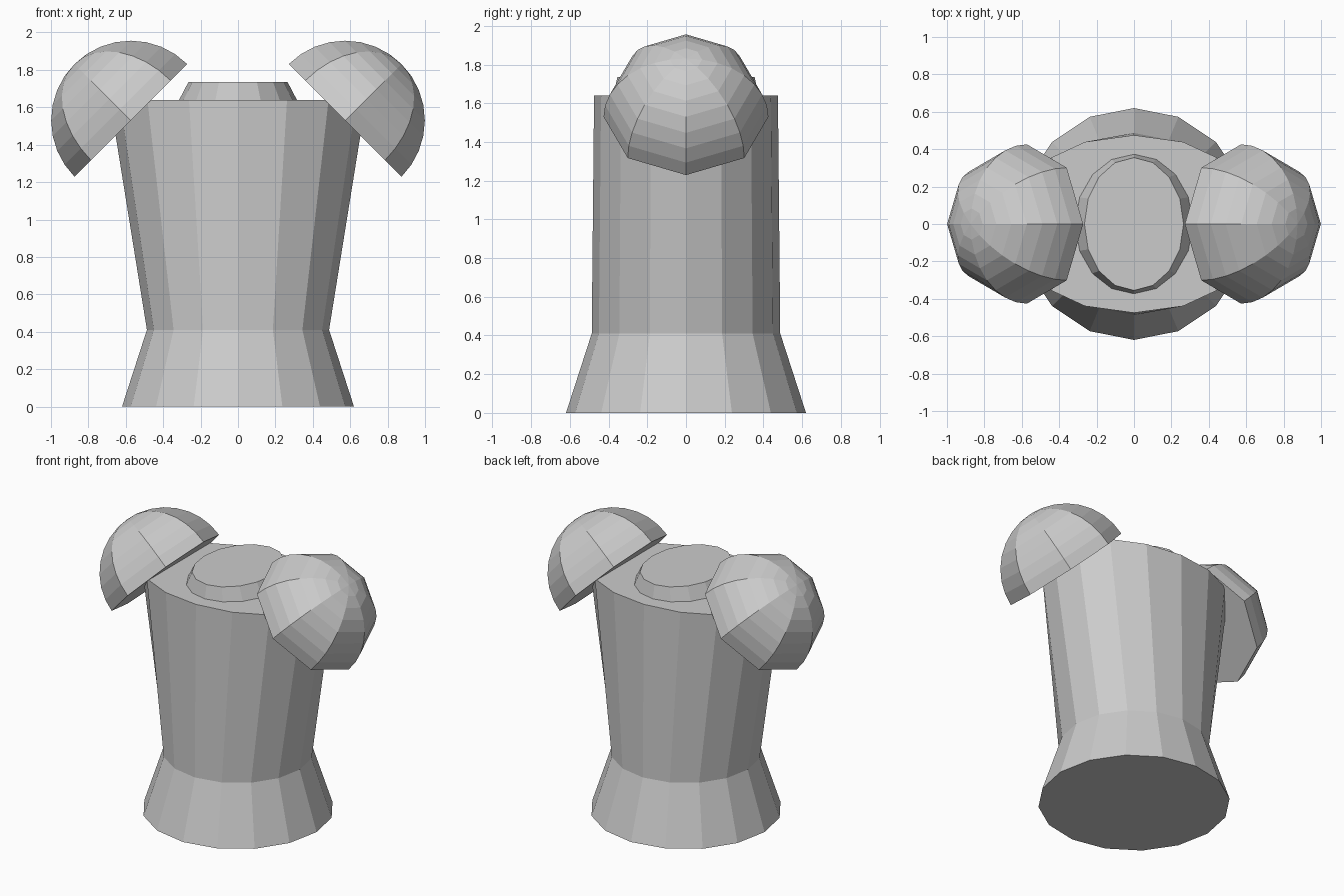
import bpy, bmesh
from math import sin, cos, pi
from mathutils import Matrix

if "Cube" in bpy.data.objects:
    bpy.data.objects.remove(bpy.data.objects["Cube"])


def lathe(name, rings, sides, matrix=Matrix(), tip=None):
    """Closed solid from elliptical rings (rx, ry, z), optionally ending in a tip."""
    bm = bmesh.new()
    loops = []
    for rx, ry, z in rings:
        loops.append([bm.verts.new((rx * cos(2 * pi * i / sides),
                                    ry * sin(2 * pi * i / sides), z))
                      for i in range(sides)])
    for a, b in zip(loops, loops[1:]):
        for i in range(sides):
            j = (i + 1) % sides
            bm.faces.new((a[i], a[j], b[j], b[i]))
    bm.faces.new(loops[0][::-1])
    if tip is None:
        bm.faces.new(loops[-1])
    else:
        t = bm.verts.new((0, 0, tip))
        for i in range(sides):
            bm.faces.new((loops[-1][i], loops[-1][(i + 1) % sides], t))
    bm.transform(matrix)
    bmesh.ops.recalc_face_normals(bm, faces=bm.faces)
    mesh = bpy.data.meshes.new(name)
    bm.to_mesh(mesh)
    bm.free()
    ob = bpy.data.objects.new(name, mesh)
    bpy.context.collection.objects.link(ob)
    return ob


# Torso: flared hem, round waist, broad oval shoulders
lathe("torso", [(0.62, 0.62, 0), (0.487, 0.487, 0.41), (0.685, 0.475, 1.64)], 16)

# Collar: low tapered oval plug
lathe("collar", [(0.32, 0.375, 1.63), (0.265, 0.355, 1.735)], 16)

# Shoulder pads: eight-sided half domes tilted outward
R, STEPS = 0.426, 8
dome = [(R * cos(pi / 2 * k / STEPS), R * cos(pi / 2 * k / STEPS),
         R * sin(pi / 2 * k / STEPS)) for k in range(STEPS)]
for side, label in ((-1, "left"), (1, "right")):
    place = (Matrix.Translation((side * 0.573, 0, 1.53))
             @ Matrix.Rotation(side * pi / 4, 4, 'Y'))
    lathe("shoulder_pad_" + label, dome, 8, place, tip=R)
